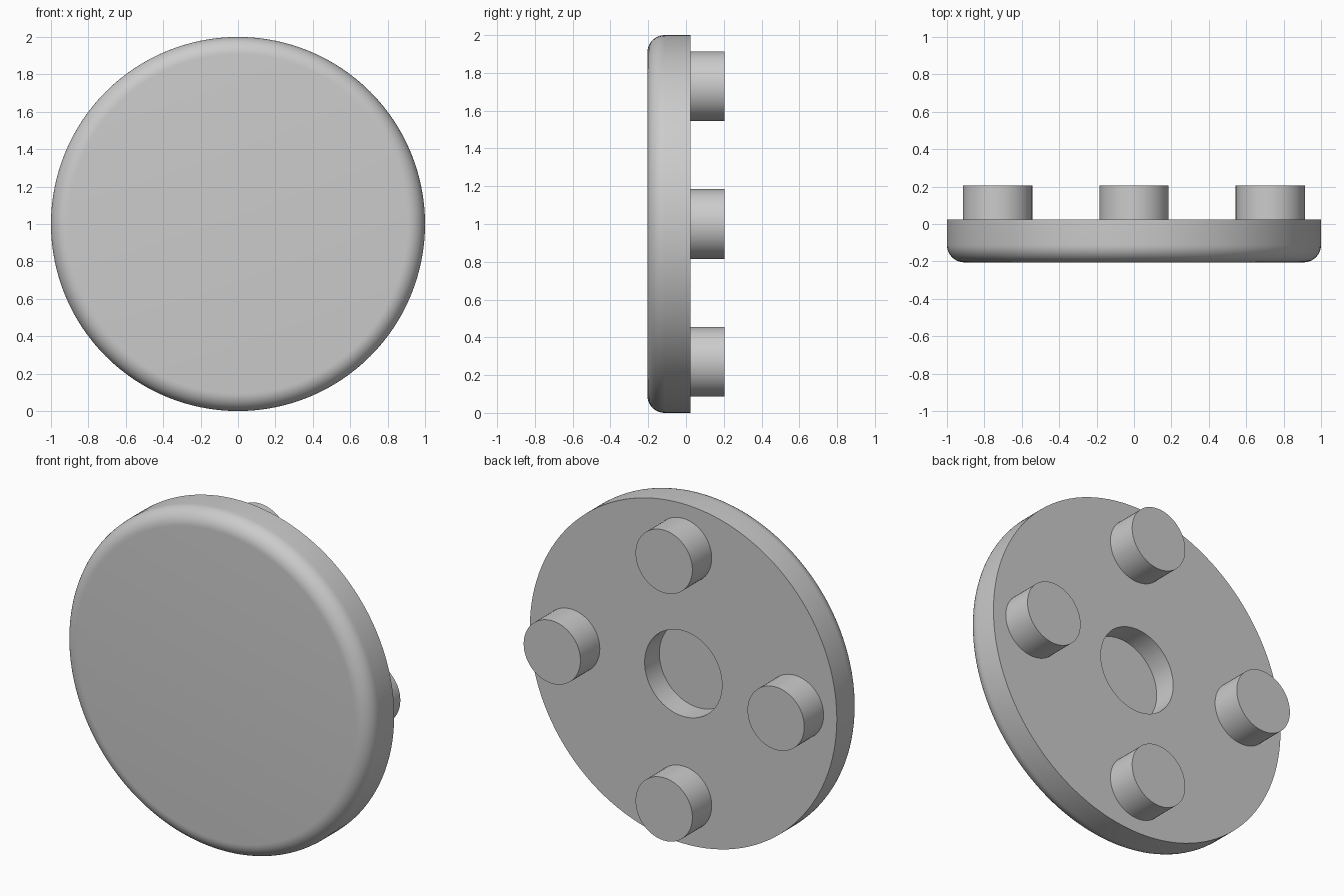
import bpy
import bmesh
from math import sin, cos, pi, radians
from mathutils import Vector

cube = bpy.data.objects.get("Cube")
if cube:
    bpy.data.objects.remove(cube, do_unlink=True)

FRONT, BACK, PEG_END = -0.205, 0.025, 0.205
RADIUS, FILLET = 1.0, 0.093
HOLE_RADIUS, HOLE_FLOOR = 0.252, -0.112
PEG_RADIUS, PEG_OFFSET = 0.185, 0.729

# Plain grey material
grey = bpy.data.materials.new("plain_grey")
grey.use_nodes = True
grey.diffuse_color = (0.6, 0.6, 0.6, 1)
grey.node_tree.nodes["Principled BSDF"].inputs["Base Color"].default_value = grey.diffuse_color


def lathe(name, profile, location, steps):
    """Turn a (radius, y) profile around the y axis."""
    bm = bmesh.new()
    verts = [bm.verts.new((r, y, 0)) for r, y in profile]
    edges = [bm.edges.new(pair) for pair in zip(verts, verts[1:])]
    bmesh.ops.spin(bm, geom=verts + edges, cent=(0, 0, 0), axis=(0, 1, 0),
                   angle=2 * pi, steps=steps, use_duplicate=False)
    bmesh.ops.remove_doubles(bm, verts=bm.verts, dist=0.0001)
    bmesh.ops.recalc_face_normals(bm, faces=bm.faces)
    mesh = bpy.data.meshes.new(name)
    bm.to_mesh(mesh)
    bm.free()
    mesh.materials.append(grey)
    obj = bpy.data.objects.new(name, mesh)
    obj.location = location
    bpy.context.collection.objects.link(obj)
    bpy.ops.object.select_all(action='DESELECT')
    obj.select_set(True)
    bpy.context.view_layer.objects.active = obj
    bpy.ops.object.shade_smooth_by_angle(angle=radians(30))
    return obj


# Round plate: rounded front rim, sharp back rim, blind hole in the back
SEGMENTS = 10
rim = [(RADIUS - FILLET + FILLET * sin(a), FRONT + FILLET - FILLET * cos(a))
       for a in (pi / 2 * i / SEGMENTS for i in range(SEGMENTS + 1))]
plate = [(0, FRONT)] + rim + [(RADIUS, BACK), (HOLE_RADIUS, BACK),
                              (HOLE_RADIUS, HOLE_FLOOR), (0, HOLE_FLOOR)]
centre = Vector((0, 0, RADIUS))
lathe("round_plate", plate, centre, 128)

# Four pegs on the back, set slightly into the plate
peg = [(0, BACK - 0.01), (PEG_RADIUS, BACK - 0.01), (PEG_RADIUS, PEG_END), (0, PEG_END)]
for name, x, z in (("left", 1, 0), ("top", 0, 1), ("right", -1, 0), ("bottom", 0, -1)):
    lathe(name + "_peg", peg, centre + Vector((x, 0, z)) * PEG_OFFSET, 64)
